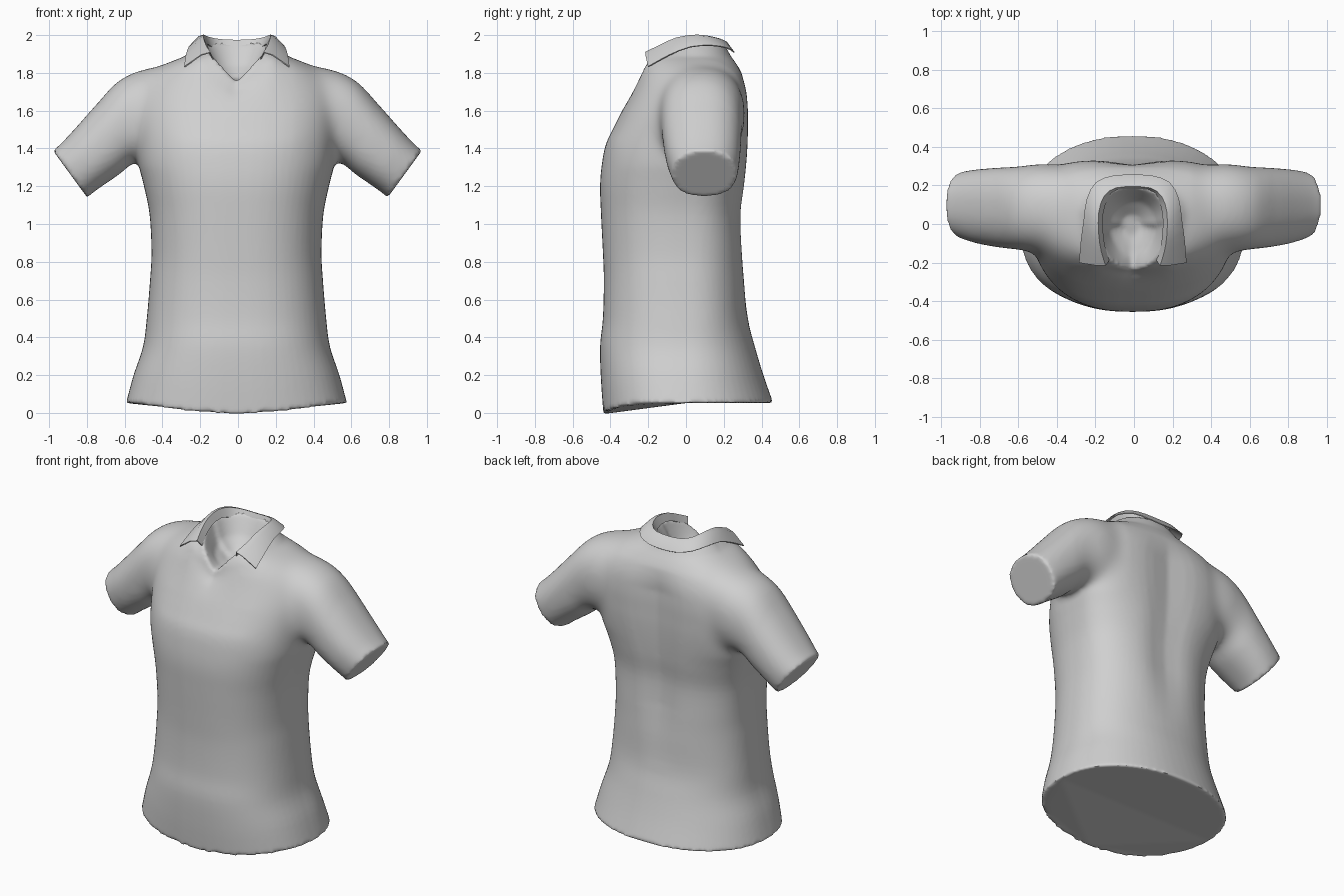
import bpy, bmesh, math

if "Cube" in bpy.data.objects:
    bpy.data.objects.remove(bpy.data.objects["Cube"])

fabric = bpy.data.materials.new("grey fabric")
fabric.diffuse_color = (0.63, 0.63, 0.63, 1)
fabric.use_nodes = True
fabric.node_tree.nodes["Principled BSDF"].inputs["Base Color"].default_value = fabric.diffuse_color


def spow(v, e):
    return math.copysign(abs(v) ** e, v)


def refine(rows, steps=4):
    """Smooth in-between rows through the given ones."""
    out = []
    for i in range(len(rows) - 1):
        p0, p1, p2 = rows[max(i - 1, 0)], rows[i], rows[i + 1]
        p3 = rows[min(i + 2, len(rows) - 1)]
        for k in range(steps):
            t = k / steps
            out.append(tuple(
                b + .5 * t * (c - a + t * (2 * a - 5 * b + 4 * c - d + t * (3 * (b - c) + d - a)))
                for a, b, c, d in zip(p0, p1, p2, p3)))
    return out + [rows[-1]]


def loft(name, rings, cap=True, closed=True):
    """Skin a list of equally long point rings into a mesh object."""
    bm = bmesh.new()
    rows = [[bm.verts.new(p) for p in r] for r in rings]
    n = len(rows[0])
    for a, b in zip(rows, rows[1:]):
        for i in range(n if closed else n - 1):
            j = (i + 1) % n
            bm.faces.new((a[i], a[j], b[j], b[i]))
    if cap:
        bm.faces.new(rows[0][::-1])
        bm.faces.new(rows[-1])
    bmesh.ops.recalc_face_normals(bm, faces=bm.faces)
    me = bpy.data.meshes.new(name)
    bm.to_mesh(me)
    bm.free()
    me.materials.append(fabric)
    ob = bpy.data.objects.new(name, me)
    bpy.context.collection.objects.link(ob)
    return ob


def torso_ring(z, w, front, back, mid, dip, power, n=64):
    """Cross-section with its own back squareness; dip lowers the front centre."""
    pts = []
    groove = .028 * max(0, min(1, (z - .5) / .4, (1.8 - z) / .15))
    for i in range(n):
        a = 2 * math.pi * i / n
        c, s = math.cos(a), math.sin(a)
        e = 2 / (2.5 - max(0, min(.4, (z - 1.6) * 2)) if s < 0 else power)
        x, y = w * spow(c, e), mid + spow(s, e) * ((mid - front) if s < 0 else (back - mid))
        if s > 0:  # hollow along the spine
            y -= groove * math.exp(-(x / .12) ** 2)
        if z < 1:
            f = max(0, -s) ** 4
        else:
            f = max(0, 1 - abs(x) / .19) if s < 0 else 0
        pts.append((x - .008, y, z - dip * f))
    return pts


# Shirt body: z, half width, front y, back y, side y, front dip, back squareness
body = [
    (.052, .585, -.437, .462, 0, .058, 2.15), (.2, .545, -.45, .41, 0, .03, 2.15),
    (.35, .495, -.455, .365, 0, 0, 2.2), (.5, .475, -.44, .328, 0, 0, 2.3),
    (.7, .458, -.435, .318, 0, 0, 2.3), (.85, .45, -.44, .31, 0, 0, 2.4),
    (1.05, .46, -.45, .302, 0, 0, 2.5), (1.2, .49, -.455, .318, .02, 0, 2.6),
    (1.32, .52, -.445, .327, .04, 0, 2.9), (1.42, .535, -.425, .332, .06, 0, 3.1),
    (1.5, .545, -.388, .333, .07, 0, 3.2), (1.6, .55, -.338, .333, .08, 0, 3.2),
    (1.7, .54, -.292, .325, .08, .03, 2.9), (1.78, .5, -.262, .303, .08, .08, 2.5),
    (1.835, .41, -.245, .275, .07, .11, 2.2), (1.885, .28, -.24, .24, .05, .145, 2.15),
]
neck = [
    (1.965, .18, -.238, .195, .03, .215, 2.15),
    # inside of the neck
    (1.93, .16, -.205, .172, .02, .18, 2.15), (1.84, .12, -.15, .12, 0, .09, 2.15),
    (1.77, .05, -.06, .05, 0, .02, 2.15),
]
shirt = loft("shirt_body", [torso_ring(*r) for r in refine(body) + neck])


# Sleeves: top x, top z, bottom x, bottom z, half depth, centre y
arm = [
    (.26, 1.83, .3, 1.42, .2, .07), (.4, 1.835, .38, 1.37, .225, .08),
    (.5, 1.82, .46, 1.335, .23, .085),
    (.62, 1.768, .545, 1.325, .22, .082), (.74, 1.64, .63, 1.26, .208, .085),
    (.86, 1.505, .71, 1.205, .195, .09), (.93, 1.43, .762, 1.168, .182, .095),
    (.976, 1.388, .795, 1.14, .17, .098),
]


def sleeve(side):
    rings = []
    for tx, tz, bx, bz, h, cy in refine(arm):
        r = []
        for i in range(40):
            a = 2 * math.pi * i / 40
            u = spow(math.cos(a), .87) / 2
            r.append((side * ((tx + bx) / 2 + u * (tx - bx)) - .003,
                      cy + h * spow(math.sin(a), .87),
                      (tz + bz) / 2 + u * (tz - bz)))
        rings.append(r)
    return loft("sleeve", rings)


# Fuse body and sleeves into one garment
for ob in (sleeve(1), sleeve(-1)):
    ob.select_set(True)
shirt.select_set(True)
bpy.context.view_layer.objects.active = shirt
bpy.ops.object.join()
rm = shirt.modifiers.new("fuse", 'REMESH')
rm.mode, rm.voxel_size = 'VOXEL', .014
bpy.ops.object.modifier_apply(modifier="fuse")

# Blend the shoulder seams strongly and everything else lightly
seam = shirt.vertex_groups.new(name="shoulder_blend")
for v in shirt.data.vertices:
    x, z = abs(v.co.x), v.co.z
    weight = min(1, max(0, 1 - (abs(x - .5) - .1) / .1))
    weight *= min(1, max(0, (z - 1.3) / .15))
    if weight > 0:
        seam.add([v.index], weight, 'REPLACE')
for label, group, count in (("blend", seam.name, 110), ("soften", "", 4)):
    sm = shirt.modifiers.new(label, 'SMOOTH')
    sm.factor, sm.iterations, sm.vertex_group = .5, count, group
    bpy.ops.object.modifier_apply(modifier=label)
bpy.ops.object.shade_smooth_by_angle(angle=math.radians(60))

# Folded collar: stand, crest and outer edge, from back centre to front point
crest = [(0, .195, 1.972), (.09, .188, 1.976), (.15, .145, 1.988), (.178, .06, 2.0),
         (.178, -.05, 1.985), (.165, -.14, 1.945), (.142, -.215, 1.908)]
edge = [(0, .254, 1.908), (.1, .249, 1.913), (.19, .215, 1.932), (.237, .13, 1.945),
        (.253, .02, 1.936), (.268, -.09, 1.893), (.277, -.2, 1.832)]


def mirrored(half):
    return [(-x - .006, y, z) for x, y, z in half[:0:-1]] + [(x - .006, y, z) for x, y, z in half]


stand = [(x * .88, y * .88, z - .06 + .004 * i) for i, (x, y, z) in enumerate(crest)]
fold = [tuple(c + (e - c) * .35 + d for c, e, d in zip(p, q, (0, -.004 * i / 6, .012)))
        for i, (p, q) in enumerate(zip(crest, edge))]
rows = [mirrored(refine(r, 2)) for r in (stand, crest, fold, edge)]
collar = loft("collar", rows, cap=False, closed=False)
bpy.ops.object.select_all(action='DESELECT')
collar.select_set(True)
bpy.context.view_layer.objects.active = collar
so = collar.modifiers.new("cloth", 'SOLIDIFY')
so.thickness, so.offset = .006, 0
bpy.ops.object.modifier_apply(modifier="cloth")
bpy.ops.object.shade_smooth_by_angle(angle=math.radians(60))
